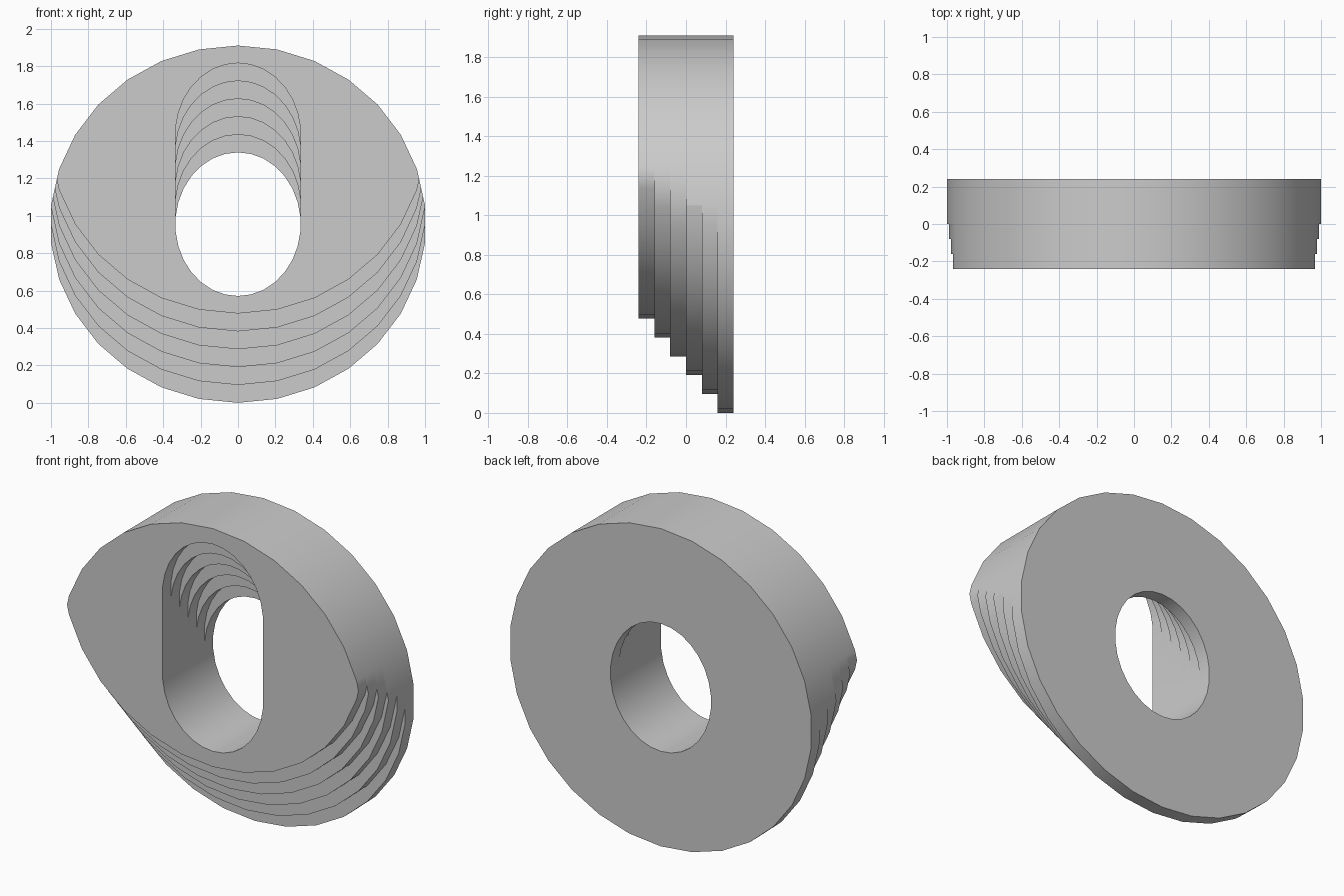
import bpy, bmesh
from math import sin, cos, pi, radians
from mathutils import Vector
from mathutils.geometry import delaunay_2d_cdt

cube = bpy.data.objects.get("Cube")
if cube:
    bpy.data.objects.remove(cube)

LAYERS = 6
SEGMENTS = 30
DEPTH = 0.48
THICK = DEPTH / LAYERS
CENTRE = 0.955
STEP = 0.0955


def ellipse(rx, rz, shift_low, shift_high):
    """Counter-clockwise outline whose lower and upper halves shift separately."""
    points = []
    for i in range(SEGMENTS):
        a = 2 * pi * i / SEGMENTS - pi / 2
        shift = shift_high if sin(a) > 0 else shift_low
        points.append(Vector((rx * cos(a), CENTRE + rz * sin(a) + shift)))
    return points


def edges_of(loop):
    return list(zip(loop, loop[1:] + loop[:1]))


def side(a, b, p):
    return (b - a).cross(p - a)


def inside(loop, p):
    return all(side(a, b, p) > 0 for a, b in edges_of(loop))


def clip(subject, cutter):
    """Overlap of two convex outlines."""
    for a, b in edges_of(cutter):
        result = []
        for p, q in edges_of(subject):
            sp, sq = side(a, b, p), side(a, b, q)
            p_in, q_in = sp > -1e-6, sq > -1e-6
            if p_in:
                result.append(p)
            if p_in != q_in:
                result.append(p.lerp(q, sp / (sp - sq)))
        subject = result
    return subject


# Outline and slot of every layer, from back to front
RX = 1 / cos(pi / SEGMENTS)
base = ellipse(RX, CENTRE, 0, 0)
outers, holes = [], []
for k in range(LAYERS):
    lift = k * STEP
    outers.append(clip(base, ellipse(RX, CENTRE, lift, lift)) if k else base)
    holes.append(ellipse(RX / 3, 0.384, 0, lift))

bm = bmesh.new()


def add_face(points, smooth=False):
    face = bm.faces.new([bm.verts.new(p) for p in points])
    face.smooth = smooth


def add_walls(loop, front, back, inward=False):
    for a, b in edges_of(loop):
        quad = [(a.x, front, a.y), (a.x, back, a.y),
                (b.x, back, b.y), (b.x, front, b.y)]
        add_face(quad[::-1] if inward else quad, True)


def solid(k, p):
    return 0 <= k < LAYERS and inside(outers[k], p) and not inside(holes[k], p)


def add_cap(y, behind, before):
    """Flat faces where one of two neighbouring layers is exposed."""
    points, edges = [], []
    for k in (behind, before):
        if 0 <= k < LAYERS:
            for loop in (outers[k], holes[k]):
                n, start = len(loop), len(points)
                points += loop
                edges += [(start + i, start + (i + 1) % n) for i in range(n)]
    verts, _, tris, *_ = delaunay_2d_cdt(points, edges, [], 0, 1e-5)
    for tri in tris:
        corners = [verts[i] for i in tri]
        mid = (corners[0] + corners[1] + corners[2]) / 3
        back_solid, front_solid = solid(behind, mid), solid(before, mid)
        if back_solid != front_solid:
            face = [(c.x, y, c.y) for c in corners]
            add_face(face if back_solid else face[::-1])


# Rim and slot walls, step faces, front and back
for k in range(LAYERS):
    back = DEPTH / 2 - k * THICK
    add_walls(outers[k], back - THICK, back)
    add_walls(holes[k], back - THICK, back, True)
for k in range(LAYERS + 1):
    add_cap(DEPTH / 2 - k * THICK, k - 1, k)

bmesh.ops.remove_doubles(bm, verts=bm.verts[:], dist=1e-4)
mesh = bpy.data.meshes.new("stepped_ring")
bm.to_mesh(mesh)
bm.free()

ring = bpy.data.objects.new("stepped_ring", mesh)
bpy.context.collection.objects.link(ring)

# Plain grey
grey = bpy.data.materials.new("light_grey")
grey.use_nodes = True
colour = (0.6, 0.6, 0.6, 1)
grey.diffuse_color = colour
grey.node_tree.nodes["Principled BSDF"].inputs["Base Color"].default_value = colour
mesh.materials.append(grey)

bpy.ops.object.select_all(action="DESELECT")
ring.select_set(True)
bpy.context.view_layer.objects.active = ring
bpy.ops.object.shade_smooth_by_angle(angle=radians(35))
